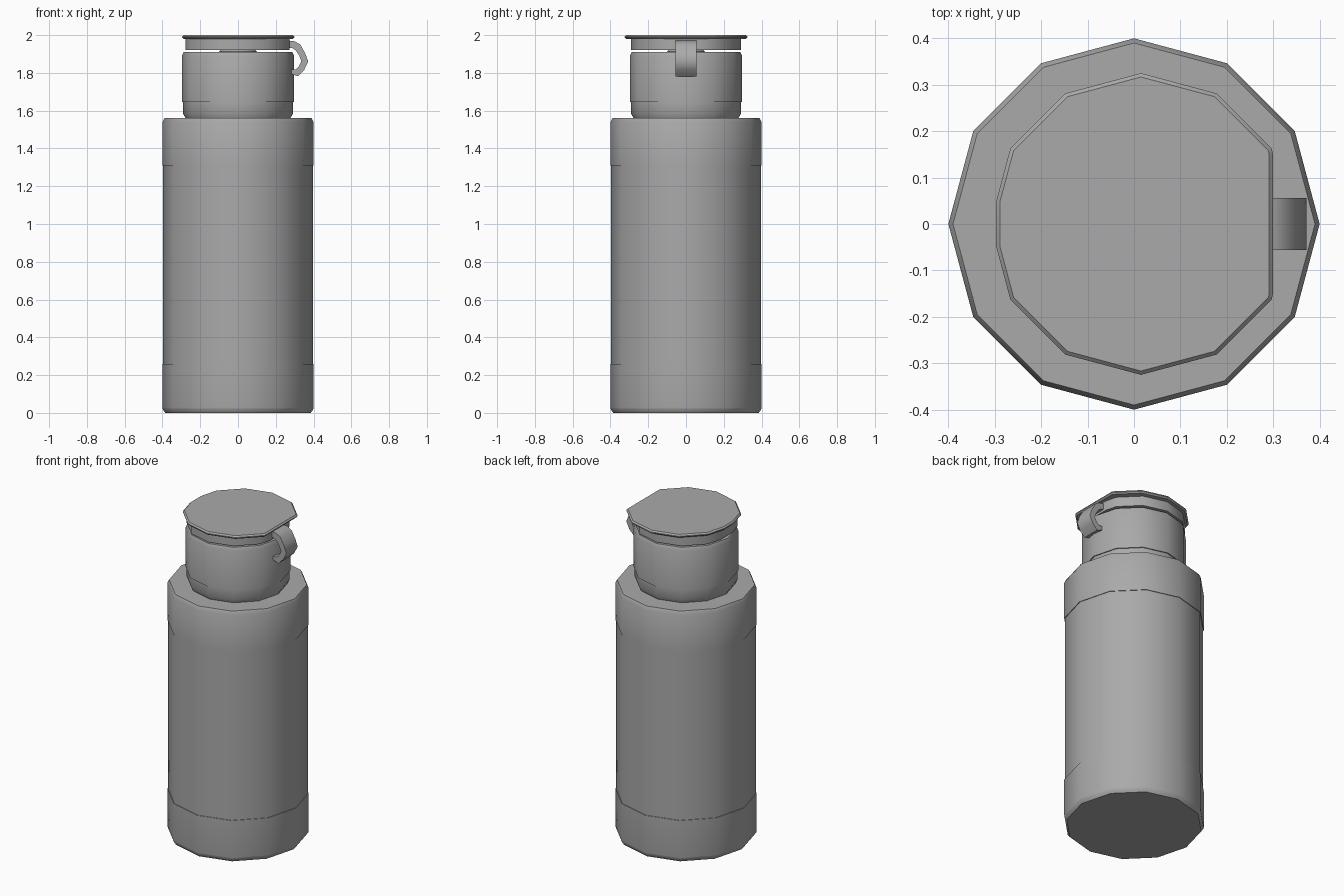
import bpy, bmesh, math
from mathutils import Vector

default = bpy.data.objects.get("Cube")
if default:
    bpy.data.objects.remove(default, do_unlink=True)

SIDES = 12

grey = bpy.data.materials.new("plain grey")
grey.use_nodes = True
colour = (0.4, 0.4, 0.4, 1)
grey.diffuse_color = colour
grey.node_tree.nodes["Principled BSDF"].inputs["Base Color"].default_value = colour


def finish(name, bm, angle=35):
    """Turn the bmesh into a smooth-shaded object with crisp rims."""
    bmesh.ops.recalc_face_normals(bm, faces=bm.faces)
    mesh = bpy.data.meshes.new(name)
    bm.to_mesh(mesh)
    bm.free()
    mesh.materials.append(grey)
    obj = bpy.data.objects.new(name, mesh)
    bpy.context.collection.objects.link(obj)
    bpy.ops.object.select_all(action="DESELECT")
    obj.select_set(True)
    bpy.context.view_layer.objects.active = obj
    bpy.ops.object.shade_smooth_by_angle(angle=math.radians(angle))
    return obj


def lathe(profile, centre_x=0, hollow=False):
    """Spin (radius, z) points; ends are capped, or joined when hollow."""
    bm = bmesh.new()
    rings = []
    for r, z in profile:
        angles = [math.tau * i / SIDES for i in range(SIDES)]
        rings.append([bm.verts.new((centre_x + r * math.cos(a), r * math.sin(a), z))
                      for a in angles])
    pairs = list(zip(rings, rings[1:]))
    if hollow:
        pairs.append((rings[-1], rings[0]))
    else:
        bm.faces.new(rings[0])
        bm.faces.new(rings[-1])
    for low, high in pairs:
        for i in range(SIDES):
            j = (i + 1) % SIDES
            bm.faces.new((low[i], low[j], high[j], high[i]))
    return bm


def trim(bm, x_min, x_max):
    """Slice flat sides across x and close the cuts."""
    for x, direction in ((x_min, -1), (x_max, 1)):
        cut = bmesh.ops.bisect_plane(
            bm, geom=bm.verts[:] + bm.edges[:] + bm.faces[:], dist=1e-5,
            plane_co=Vector((x, 0, 0)), plane_no=Vector((direction, 0, 0)),
            clear_outer=True)
        edges = [e for e in cut["geom_cut"] if isinstance(e, bmesh.types.BMEdge)]
        bmesh.ops.edgeloop_fill(bm, edges=edges)
    bmesh.ops.recalc_face_normals(bm, faces=bm.faces)


# Bottle body with a shallow recessed label band
finish("bottle_body", lathe([
    (0.385, 0), (0.398, 0.018), (0.4, 0.03), (0.4, 0.26), (0.396, 0.26),
    (0.396, 1.31), (0.4, 1.31), (0.4, 1.54), (0.39, 1.56)]))

# Cap base, stepped in at its foot
finish("cap_base", lathe([
    (0.275, 1.555), (0.291, 1.585), (0.291, 1.645), (0.297, 1.645),
    (0.297, 1.89), (0.288, 1.91)]))

# Pouring spout
finish("spout", lathe([(0.1, 1.9), (0.1, 1.914), (0.085, 1.925),
                       (0.06, 1.925), (0.06, 1.905)]))

# Lid skirt, an open ring under the lid
skirt = lathe([(0.292, 1.92), (0.292, 1.985), (0.265, 1.985), (0.265, 1.92)],
              hollow=True)
trim(skirt, -0.277, 0.272)
finish("lid_skirt", skirt)

# Lid top plate with flat front and back and chamfered rims
lid = lathe([(0.325, 1.98), (0.325, 2.0)], centre_x=0.015)
trim(lid, -0.297, 0.299)
rims = [e for e in lid.edges if e.calc_face_angle(0) > 1]
bmesh.ops.bevel(lid, geom=rims, offset=0.008, segments=1, affect="EDGES")
finish("lid_plate", lid)

# Curved hinge strap
outer = [(0.262, 1.972), (0.3, 1.967), (0.33, 1.95), (0.355, 1.905),
         (0.372, 1.86), (0.35, 1.815), (0.318, 1.782), (0.28, 1.795)]
inner = [(0.262, 1.935), (0.29, 1.93), (0.305, 1.92), (0.325, 1.89),
         (0.335, 1.862), (0.322, 1.835), (0.305, 1.818), (0.28, 1.82)]
strap = bmesh.new()
sections = [[strap.verts.new((x, y, z)) for (x, z), y in
             ((o, -0.056), (o, 0.056), (i, 0.056), (i, -0.056))]
            for o, i in zip(outer, inner)]
for a, b in zip(sections, sections[1:]):
    for k in range(4):
        m = (k + 1) % 4
        strap.faces.new((a[k], a[m], b[m], b[k]))
strap.faces.new(sections[0])
strap.faces.new(sections[-1])
finish("hinge_strap", strap, 50)
